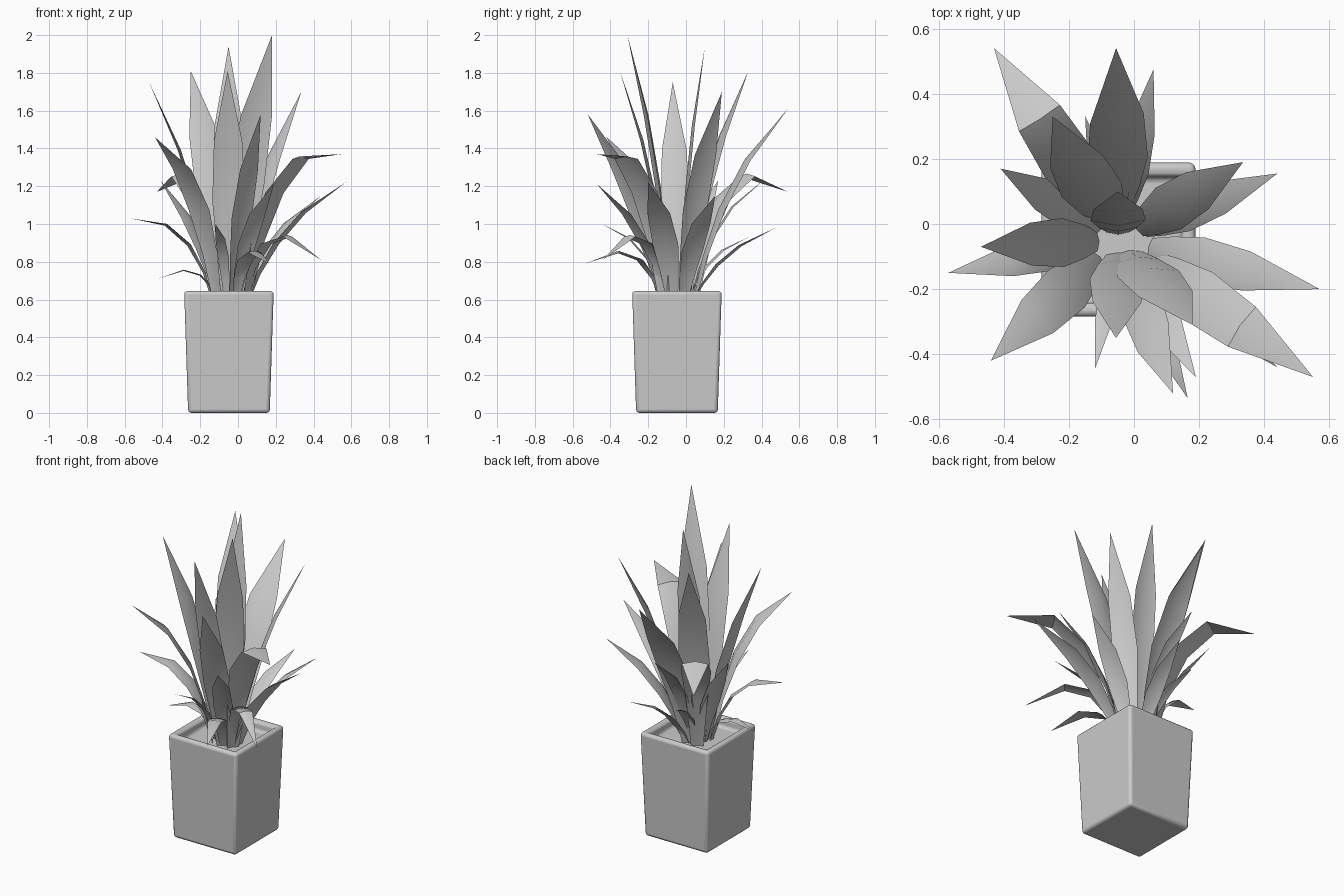
import bpy, bmesh, math
from mathutils import Vector

if "Cube" in bpy.data.objects:
    bpy.data.objects.remove(bpy.data.objects["Cube"])

CX, CY = -0.048, -0.048      # pot axis


def make_object(name, bm):
    bmesh.ops.recalc_face_normals(bm, faces=bm.faces)
    me = bpy.data.meshes.new(name)
    bm.to_mesh(me)
    bm.free()
    ob = bpy.data.objects.new(name, me)
    bpy.context.collection.objects.link(ob)
    return ob


def smooth(ob, deg):
    bpy.ops.object.select_all(action='DESELECT')
    ob.select_set(True)
    bpy.context.view_layer.objects.active = ob
    bpy.ops.object.shade_smooth_by_angle(angle=math.radians(deg))


# Pot: tapered square rings from the base up, over the rim and down inside
bm = bmesh.new()
rings = []
for half, z in [(0.216, 0), (0.237, 0.645), (0.196, 0.645), (0.192, 0.585)]:
    rings.append([bm.verts.new((CX + sx * half, CY + sy * half, z))
                  for sx, sy in ((-1, -1), (1, -1), (1, 1), (-1, 1))])
for a, b in zip(rings, rings[1:]):
    for i in range(4):
        j = (i + 1) % 4
        bm.faces.new((a[i], a[j], b[j], b[i]))
bm.faces.new(rings[0][::-1])
bm.faces.new(rings[-1])
pot = make_object("pot", bm)
bev = pot.modifiers.new("rounded_edges", 'BEVEL')
bev.width = 0.018
bev.segments = 3
smooth(pot, 50)

# Leaves: tip x, y, z, bend height, width, twist in degrees
tall = [
    (0.18, -0.31, 2.00, 1.35, 0.19, -35),
    (-0.05, 0.10, 1.94, 1.30, 0.17, 0),
    (-0.25, 0.33, 1.81, 1.30, 0.19, -15),
    (-0.055, -0.35, 1.81, 1.25, 0.17, 0),
    (0.335, 0.19, 1.70, 1.20, 0.15, 0),
    (-0.47, -0.07, 1.75, 1.20, 0.15, 0),
    (0.12, -0.52, 1.58, 1.15, 0.15, 25),
    (-0.055, 0.54, 1.61, 1.22, 0.19, 10),
]
middle = [
    (-0.44, -0.42, 1.46, 1.28, 0.16, 0),
    (0.55, -0.47, 1.37, 1.50, 0.17, 0),
    (-0.41, 0.17, 1.23, 0.95, 0.12, 0),
    (0.57, -0.20, 1.22, 1.00, 0.14, 0),
    (0.44, 0.155, 1.15, 0.95, 0.12, 0),
    (-0.43, 0.54, 1.17, 1.50, 0.17, 0),
    (0.19, -0.47, 1.21, 1.00, 0.11, 0),
    (-0.075, 0.42, 1.24, 1.05, 0.10, 0),
]
low = [
    (0.44, -0.44, 0.81, 1.15, 0.09, 0),
    (-0.57, -0.15, 1.03, 1.05, 0.11, 0),
    (-0.425, -0.08, 0.71, 0.84, 0.07, 0),
    (-0.12, -0.445, 1.00, 0.92, 0.06, 0),
    (0.165, -0.535, 0.79, 0.98, 0.09, 0),
    (0.06, 0.475, 0.98, 0.85, 0.10, 0),
    (-0.15, 0.33, 0.93, 0.85, 0.07, 0),
]
SECTIONS = [(0, 0.4), (0.2, 0.7), (0.42, 1.0), (0.68, 0.88)]   # position, width


def leaf(name, x, y, z, bend, width, twist):
    out = Vector((x - CX, y - CY, 0))
    axis = Vector((CX, CY, 0))
    p0 = axis + out * 0.15 + Vector((0, 0, 0.57))
    p1 = axis + out * 0.36 + Vector((0, 0, bend))
    p2 = Vector((x, y, z))
    ang = math.atan2(out.y, out.x) + math.pi / 2 + math.radians(twist)
    side = Vector((math.cos(ang), math.sin(ang), 0))
    bm = bmesh.new()
    rows = []
    for t, w in SECTIONS:
        p = p0 * (1 - t) ** 2 + p1 * 2 * t * (1 - t) + p2 * t * t
        tangent = (p1 - p0) * (1 - t) + (p2 - p1) * t
        fold = side.cross(tangent).normalized() * width * w * 0.10
        half = side * width * w * 0.5
        rows.append([bm.verts.new(v) for v in (p - half, p - fold, p + half)])
    for a, b in zip(rows, rows[1:]):
        for i in range(2):
            bm.faces.new((a[i], a[i + 1], b[i + 1], b[i]))
    tip = bm.verts.new(p2)
    for i in range(2):
        bm.faces.new((rows[-1][i], rows[-1][i + 1], tip))
    smooth(make_object(name, bm), 40)


for tier, items in (("tall", tall), ("middle", middle), ("low", low)):
    for n, data in enumerate(items, 1):
        leaf(f"{tier}_leaf_{n}", *data)
